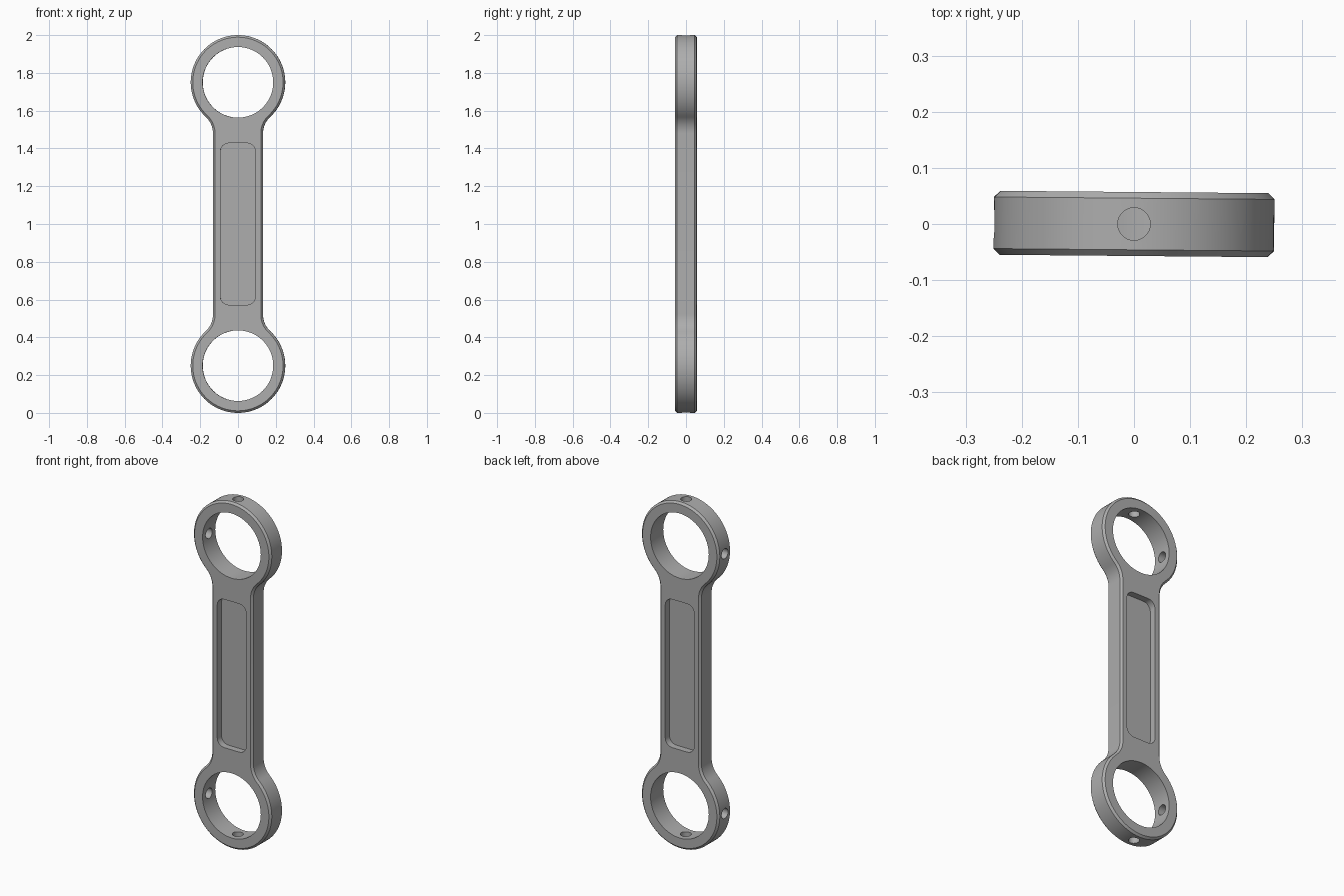
import bpy, bmesh
from math import sin, cos, acos, pi, radians
from mathutils import Matrix, Vector

cube = bpy.data.objects.get("Cube")
if cube:
    bpy.data.objects.remove(cube, do_unlink=True)

HALF_T, CHAMFER = 0.057, 0.011          # half thickness, outer edge chamfer
RING_R, BORE_R, RING_Z = 0.25, 0.187, 0.75   # eyes, measured from the middle
BAR_W, FILLET = 0.132, 0.12
PIN_R = 0.029

metal = bpy.data.materials.new("grey metal")
metal.use_nodes = True
grey = (0.42, 0.42, 0.42, 1)
metal.diffuse_color = grey
metal.node_tree.nodes["Principled BSDF"].inputs["Base Color"].default_value = grey


def arc(cx, cz, r, a0, a1, n):
    return [(cx + r * cos(a0 + (a1 - a0) * i / n),
             cz + r * sin(a0 + (a1 - a0) * i / n)) for i in range(n + 1)]


def link_outline(inset):
    """Two eyes joined by a bar with tangent fillets, offset inwards."""
    r, w, f = RING_R - inset, BAR_W - inset, FILLET + inset
    a = acos((w + f) / (r + f))
    fz = RING_Z - (r + f) * sin(a)
    quarter = arc(w + f, fz, f, pi, pi - a, 10)
    quarter += arc(0, RING_Z, r, -a, pi / 2, 36)[1:]
    top = quarter + [(-x, z) for x, z in reversed(quarter[:-1])]
    return top + [(-x, -z) for x, z in top]


def rounded_rect(w, h, r):
    pts = []
    for k, (sx, sz) in enumerate(((1, 1), (-1, 1), (-1, -1), (1, -1))):
        pts += arc(sx * (w - r), sz * (h - r), r, k * pi / 2, (k + 1) * pi / 2, 8)
    return pts


def loft(name, sections):
    """Solid through (outline, y) sections with capped ends."""
    bm = bmesh.new()
    loops = [[bm.verts.new((x, y, z)) for x, z in pts] for pts, y in sections]
    n = len(loops[0])
    for a, b in zip(loops, loops[1:]):
        for i in range(n):
            bm.faces.new((a[i], a[(i + 1) % n], b[(i + 1) % n], b[i]))
    bm.faces.new(loops[0])
    bm.faces.new(loops[-1])
    bmesh.ops.recalc_face_normals(bm, faces=bm.faces)
    return make_object(name, bm)


def cylinder(name, centre, axis, r, depth, sides):
    bm = bmesh.new()
    turn = Vector((0, 0, 1)).rotation_difference(Vector(axis)).to_matrix().to_4x4()
    bmesh.ops.create_cone(bm, cap_ends=True, segments=sides, radius1=r, radius2=r,
                          depth=depth, matrix=Matrix.Translation(centre) @ turn)
    return make_object(name, bm)


def make_object(name, bm):
    mesh = bpy.data.meshes.new(name)
    bm.to_mesh(mesh)
    bm.free()
    mesh.materials.append(metal)
    obj = bpy.data.objects.new(name, mesh)
    bpy.context.collection.objects.link(obj)
    return obj


# Chamfered link body
link = loft("connecting_link", [
    (link_outline(CHAMFER), -HALF_T), (link_outline(0), CHAMFER - HALF_T),
    (link_outline(0), HALF_T - CHAMFER), (link_outline(CHAMFER), HALF_T)])

# Recessed pockets on both faces
pocket = rounded_rect(0.093, 0.428, 0.045)
cutters = [loft("pocket_cutter", [(pocket, s * 0.019), (pocket, s * 0.1)])
           for s in (-1, 1)]

# Bores, with pin holes through the outer end and the right side of each eye
wall = (RING_R + BORE_R) / 2
for s in (-1, 1):
    cutters.append(cylinder("bore_cutter", (0, 0, s * RING_Z), (0, 1, 0), BORE_R, 0.4, 64))
    cutters.append(cylinder("end_hole_cutter", (0, 0, s * (RING_Z + wall)),
                            (0, 0, 1), PIN_R, 0.15, 32))
    cutters.append(cylinder("side_hole_cutter", (-wall, 0, s * RING_Z),
                            (1, 0, 0), PIN_R, 0.15, 32))

bpy.ops.object.select_all(action='DESELECT')
bpy.context.view_layer.objects.active = link
link.select_set(True)
for cutter in cutters:
    cutter.hide_render = True
    mod = link.modifiers.new("cut", 'BOOLEAN')
    mod.operation, mod.solver, mod.object = 'DIFFERENCE', 'EXACT', cutter
    bpy.ops.object.modifier_apply(modifier=mod.name)
    bpy.data.objects.remove(cutter, do_unlink=True)

link.data.transform(Matrix.Translation((0, 0, 1)) @ Matrix.Rotation(radians(-0.5), 4, 'Z'))
bpy.ops.object.shade_smooth_by_angle(angle=radians(30))
